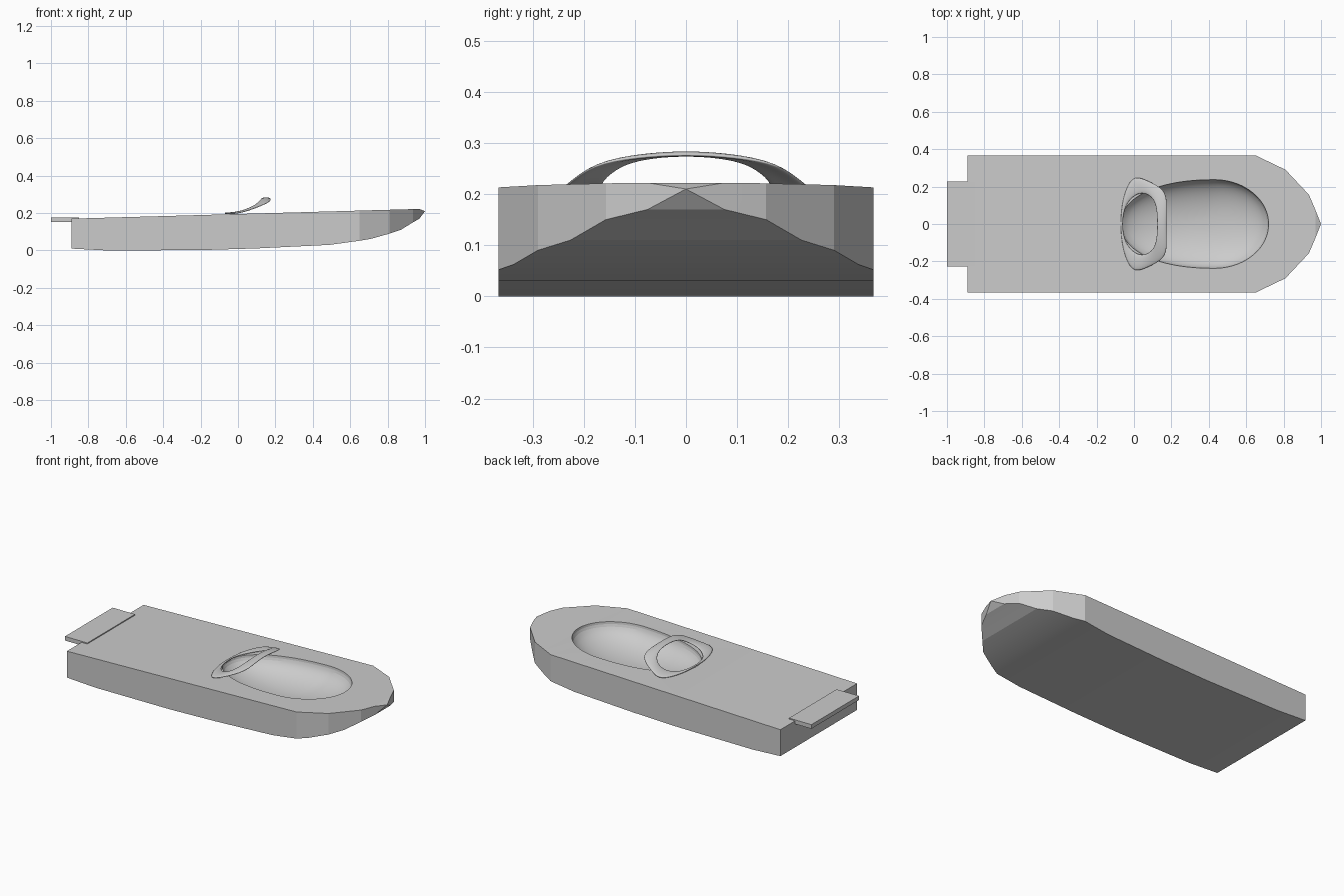
import bpy, bmesh
from math import sin, cos, pi, copysign

if "Cube" in bpy.data.objects:
    bpy.data.objects.remove(bpy.data.objects["Cube"], do_unlink=True)

GREY = (0.6, 0.6, 0.6, 1)
grey = bpy.data.materials.new("light grey")
grey.use_nodes = True
grey.diffuse_color = GREY
grey.node_tree.nodes["Principled BSDF"].inputs["Base Color"].default_value = GREY


def loft(name, rings, closed, caps, smooth=False):
    """Skin a list of equal-length point rings."""
    bm = bmesh.new()
    rows = [[bm.verts.new(p) for p in ring] for ring in rings]
    for a, b in zip(rows, rows[1:]):
        n = len(a)
        for i in range(n if closed else n - 1):
            j = (i + 1) % n
            bm.faces.new((a[i], a[j], b[j], b[i]))
    if caps:
        bm.faces.new(rows[0])
        bm.faces.new(rows[-1])
    bmesh.ops.remove_doubles(bm, verts=bm.verts, dist=0.0005)
    bmesh.ops.recalc_face_normals(bm, faces=bm.faces)
    for f in bm.faces:
        f.smooth = smooth
    mesh = bpy.data.meshes.new(name)
    bm.to_mesh(mesh)
    bm.free()
    mesh.materials.append(grey)
    obj = bpy.data.objects.new(name, mesh)
    bpy.context.collection.objects.link(obj)
    return obj


def activate(obj):
    bpy.ops.object.select_all(action="DESELECT")
    obj.select_set(True)
    bpy.context.view_layer.objects.active = obj


def deck(x):
    return 0.17 + 0.028 * (x + 0.89)


# Hull: stations of x, half width, bottom height
stations = [(-0.89, 0.367, 0.01), (-0.7, 0.367, 0), (-0.2, 0.367, 0.002),
            (0.1, 0.367, 0.011), (0.49, 0.367, 0.03), (0.65, 0.367, 0.052),
            (0.71, 0.338, 0.062), (0.81, 0.29, 0.09), (0.87, 0.226, 0.11),
            (0.935, 0.157, 0.15), (0.97, 0.075, 0.17)]
sections = [[(x, -w, b), (x, w, b), (x, w, deck(x)), (x, -w, deck(x))]
            for x, w, b in stations]
sections.append([(1, 0, 0.21)] * 4)
bm_sections = sections[:-1] + [[(1, s * 0.0001, 0.21 + h * 0.0001)
                                for s, h in ((-1, 0), (1, 0), (1, 1), (-1, 1))]]
hull = loft("hull", bm_sections, True, False)
bm = bmesh.new()
bm.from_mesh(hull.data)
bmesh.ops.holes_fill(bm, edges=bm.edges, sides=0)
bmesh.ops.recalc_face_normals(bm, faces=bm.faces)
bm.to_mesh(hull.data)
bm.free()


# Egg-shaped cockpit well, cut out of the deck
def egg(t, s):
    c, d = cos(t), sin(t)
    if c >= 0:
        x, y = 0.43 + 0.29 * c, 0.237 * d
    else:
        x = 0.43 - 0.5 * abs(c) ** 0.91
        y = 0.237 * copysign(abs(d) ** 0.91, d)
    return 0.36 + (x - 0.36) * s, y * s


def egg_ring(s, drop):
    pts = [egg(2 * pi * i / 72, s) for i in range(72)]
    return [(x, y, deck(x) - drop) for x, y in pts]


levels = [pi / 2 * i / 14 for i in range(14)]
well = loft("well_cutter", [egg_ring(1, -0.05)]
            + [egg_ring(cos(a), 0.12 * sin(a)) for a in levels], True, True, True)
well.hide_render = True
cut = hull.modifiers.new("well", "BOOLEAN")
cut.operation = "DIFFERENCE"
cut.solver = "EXACT"
cut.object = well
activate(hull)
bpy.ops.object.modifier_apply(modifier=cut.name)
bpy.data.objects.remove(well, do_unlink=True)
activate(hull)
bpy.ops.object.shade_smooth_by_angle(angle=0.2)

# Raised coaming: half loops from the rear to the front, mirrored across y
outer = [(-0.072, 0, 0.196), (-0.065, 0.11, 0.196), (-0.04, 0.2, 0.197),
         (0, 0.262, 0.198), (0.07, 0.235, 0.217), (0.172, 0.186, 0.258),
         (0.178, 0.1, 0.273), (0.172, 0, 0.279)]
inner = [(-0.064, 0, 0.196), (-0.052, 0.08, 0.196), (-0.025, 0.13, 0.198),
         (0.03, 0.17, 0.21), (0.085, 0.155, 0.235), (0.113, 0.115, 0.262),
         (0.122, 0.06, 0.273), (0.124, 0, 0.277)]


def mirrored(half):
    return half + [(x, -y, z) for x, y, z in reversed(half[1:-1])]


middle = [((a[0] + b[0]) / 2, (a[1] + b[1]) / 2, (a[2] + b[2]) / 2 + 0.004)
          for a, b in zip(outer, inner)]
coaming = loft("coaming", [mirrored(outer), mirrored(middle), mirrored(inner)],
               True, False, True)
shell = coaming.modifiers.new("thickness", "SOLIDIFY")
shell.thickness = 0.009
shell.offset = 0
rounding = coaming.modifiers.new("rounding", "SUBSURF")
rounding.levels = rounding.render_levels = 2

# Stern platform
loft("stern_platform", [[(x, -0.228, 0.152), (x, 0.228, 0.152),
                         (x, 0.228, 0.177), (x, -0.228, 0.177)]
                        for x in (-1, -0.85)], True, True)
